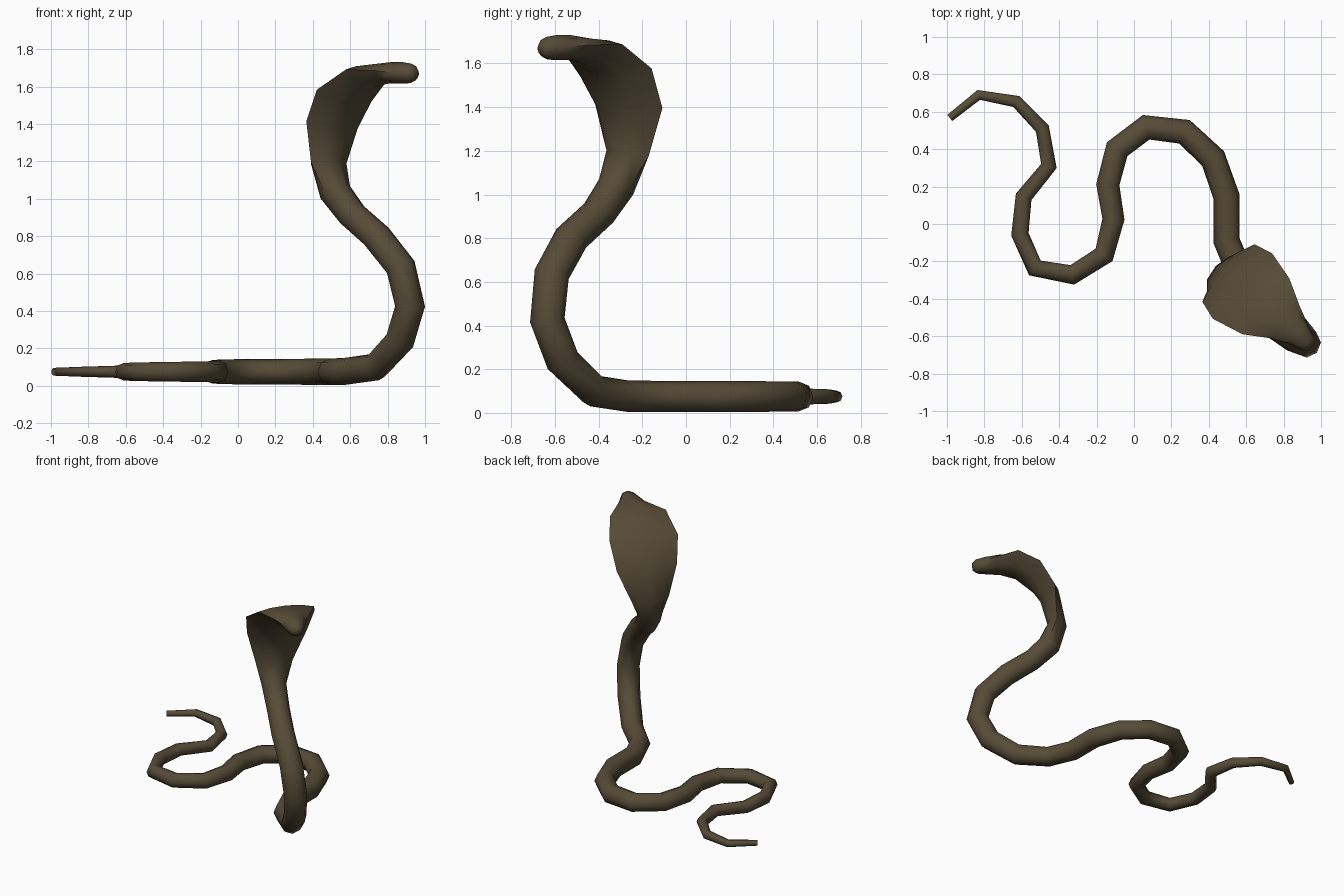
import bpy, bmesh, math
from mathutils import Vector

# coils on the floor, tail tip first: x, y, radius
FLOOR_Z = 0.075
coils = [(-0.985, 0.567, 0.021), (-0.83, 0.69, 0.027), (-0.63, 0.655, 0.033),
         (-0.49, 0.51, 0.038), (-0.455, 0.31, 0.043), (-0.59, 0.145, 0.045),
         (-0.61, -0.055, 0.047), (-0.53, -0.235, 0.05), (-0.33, -0.272, 0.053),
         (-0.16, -0.165, 0.056), (-0.11, 0.025, 0.059), (-0.14, 0.21, 0.062),
         (-0.09, 0.40, 0.066), (0.065, 0.517, 0.068), (0.27, 0.493, 0.069),
         (0.423, 0.35, 0.07), (0.495, 0.145, 0.071), (0.495, -0.09, 0.071)]
# raised neck: x, y, z, radius
neck = [(0.57, -0.27, 0.077, 0.072), (0.735, -0.42, 0.10, 0.075),
        (0.865, -0.565, 0.24, 0.078), (0.92, -0.635, 0.425, 0.079),
        (0.87, -0.615, 0.635, 0.08), (0.74, -0.525, 0.80, 0.08),
        (0.61, -0.40, 0.915, 0.079), (0.52, -0.32, 1.035, 0.085)]
# hood and head: x, y, z, half width, back depth, belly depth, squeeze of inner points
hood = [(0.48, -0.265, 1.185, 0.13, 0.06, 0.08, 0.65),
        (0.505, -0.262, 1.405, 0.208, 0.03, 0.115, 0.55),
        (0.58, -0.332, 1.58, 0.236, 0.025, 0.12, 0.55),
        (0.705, -0.44, 1.69, 0.195, 0.025, 0.10, 0.55),
        (0.81, -0.525, 1.685, 0.115, 0.045, 0.068, 0.65),
        (0.875, -0.587, 1.675, 0.075, 0.056, 0.06, 0.72),
        (0.925, -0.637, 1.67, 0.052, 0.052, 0.052, 0.72),
        (0.947, -0.66, 1.668, 0.03, 0.025, 0.028, 0.72)]

rings = [(x, y, FLOOR_Z, r, r, r, 0.707) for x, y, r in coils]
rings += [(x, y, z, r, r, r, 0.707) for x, y, z, r in neck]
rings += hood
pts = [Vector(r[:3]) for r in rings]
SIDE = Vector((-0.68, -0.73, 0))   # sideways direction of the raised part

bm = bmesh.new()
loops = []
for i, (x, y, z, half, back, belly, inner) in enumerate(rings):
    a, b = pts[max(i - 1, 0)], pts[min(i + 1, len(pts) - 1)]
    t = (pts[i] - a).normalized() + (b - pts[i]).normalized()
    t.normalize()
    side = t.cross(Vector((0, 0, 1))) if i < len(coils) else SIDE
    side = (side - t * side.dot(t)).normalized()
    up = side.cross(t)
    section = [(half, 0), (inner * half, 0.72 * back), (0, back), (-inner * half, 0.72 * back),
               (-half, 0), (-inner * half, -0.72 * belly), (0, -belly), (inner * half, -0.72 * belly)]
    loops.append([bm.verts.new(pts[i] + side * u + up * v) for u, v in section])

# skin between rings and end caps
for p, q in zip(loops, loops[1:]):
    for k in range(8):
        j = (k + 1) % 8
        bm.faces.new((p[k], p[j], q[j], q[k]))
bm.faces.new(loops[0])
bm.faces.new(loops[-1])
bmesh.ops.recalc_face_normals(bm, faces=bm.faces)

mesh = bpy.data.meshes.new("snake_body")
bm.to_mesh(mesh)
bm.free()
snake = bpy.data.objects.new("snake_body", mesh)
bpy.context.collection.objects.link(snake)

skin = bpy.data.materials.new("olive_brown_skin")
skin.diffuse_color = (0.093, 0.07, 0.038, 1)
mesh.materials.append(skin)

bpy.context.view_layer.objects.active = snake
snake.select_set(True)
bpy.ops.object.shade_smooth_by_angle(angle=math.radians(60))
